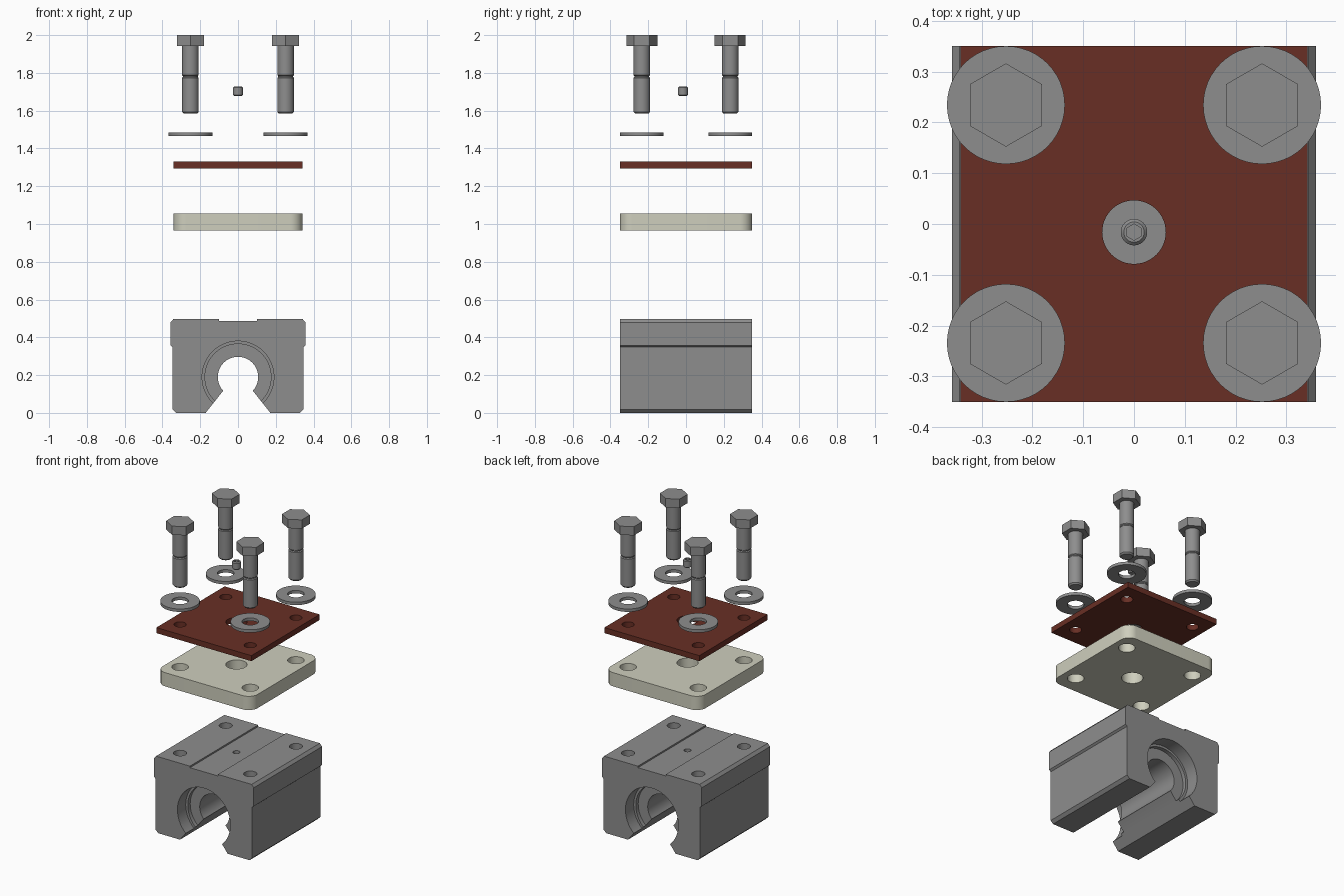
import bpy, bmesh, math

if "Cube" in bpy.data.objects:
    bpy.data.objects.remove(bpy.data.objects["Cube"])


def material(name, rgb):
    m = bpy.data.materials.new(name)
    m.diffuse_color = (*rgb, 1)
    m.use_nodes = True
    m.node_tree.nodes["Principled BSDF"].inputs["Base Color"].default_value = m.diffuse_color
    return m


STEEL = material("steel_grey", (0.27, 0.27, 0.27))
RUST = material("red_brown", (0.14, 0.028, 0.018))
CREAM = material("cream", (0.62, 0.62, 0.51))


def finish(name, bm, mat):
    bmesh.ops.remove_doubles(bm, verts=bm.verts, dist=1e-5)
    bmesh.ops.recalc_face_normals(bm, faces=bm.faces)
    me = bpy.data.meshes.new(name)
    bm.to_mesh(me)
    bm.free()
    me.materials.append(mat)
    ob = bpy.data.objects.new(name, me)
    bpy.context.collection.objects.link(ob)
    return ob


def prism(name, outline, lo, hi, mat=STEEL, along_y=False):
    """Extrude a closed 2D outline along z, or along y for an (x, z) outline."""
    bm = bmesh.new()
    rings = [[bm.verts.new((a, t, b) if along_y else (a, b, t)) for a, b in outline]
             for t in (lo, hi)]
    n = len(outline)
    for r in rings:
        bm.faces.new(r)
    for i in range(n):
        j = (i + 1) % n
        bm.faces.new((rings[0][i], rings[0][j], rings[1][j], rings[1][i]))
    return finish(name, bm, mat)


def circle(cx, cy, r, n=48, start=0.0):
    return [(cx + r * math.cos(start + 2 * math.pi * i / n),
             cy + r * math.sin(start + 2 * math.pi * i / n)) for i in range(n)]


def lathe(name, profile, x, y, n=48, mat=STEEL):
    """Revolve a closed (radius, z) profile about a vertical axis."""
    bm = bmesh.new()
    vs = [bm.verts.new((x + r, y, z)) for r, z in profile]
    es = [bm.edges.new((vs[i], vs[(i + 1) % len(vs)])) for i in range(len(vs))
          if profile[i][0] or profile[(i + 1) % len(vs)][0]]
    bmesh.ops.spin(bm, geom=vs + es, cent=(x, y, 0), axis=(0, 0, 1),
                   angle=2 * math.pi, steps=n, use_merge=False)
    return finish(name, bm, mat)


def cut(ob, cutters):
    bpy.context.view_layer.objects.active = ob
    for c in cutters:
        c.hide_render = True
        m = ob.modifiers.new("cut", 'BOOLEAN')
        m.operation, m.solver, m.object = 'DIFFERENCE', 'EXACT', c
        bpy.ops.object.modifier_apply(modifier=m.name)
        bpy.data.objects.remove(c)
    return ob


def hole(x, y, r, lo, hi):
    return prism("hole_cutter", circle(x, y, r), lo, hi)


CORNERS = [(sx * 0.252, sy * 0.234) for sx in (-1, 1) for sy in (-1, 1)]
CY = -0.016   # centre hole and set screw
AXIS = 0.19   # bore height

# Bearing block: stepped, chamfered profile with a shallow top channel
half = [(0.10, 0.486), (0.10, 0.496), (0.343, 0.496), (0.358, 0.478), (0.358, 0.358),
        (0.346, 0.348), (0.346, 0.018), (0.328, 0.0)]
block = prism("bearing_block", half + [(-x, z) for x, z in reversed(half)],
              -0.35, 0.35, along_y=True)
cutters = [prism("bore_cutter", circle(0, AXIS, 0.107, 64), -0.5, 0.5, along_y=True),
           prism("slot_cutter", [(-0.211, -0.05), (0.211, -0.05), (0.08, 0.115), (0, AXIS),
                                 (-0.08, 0.115)], -0.5, 0.5, along_y=True)]
for s in (-1, 1):
    for r, depth in ((0.175, 0.11), (0.19, 0.085)):   # stepped recess at each end
        lo, hi = sorted((s * 0.5, s * (0.35 - depth)))
        cutters.append(prism("recess_cutter", circle(0, AXIS, r, 64), lo, hi, along_y=True))
cutters += [hole(x, y, 0.039, 0.28, 0.6) for x, y in CORNERS]
cutters.append(hole(0, CY, 0.021, 0.25, 0.6))
cut(block, cutters)

# Rounded spacer plate
R = 0.065
spacer_outline = []
for k, (sx, sy) in enumerate(((1, 1), (-1, 1), (-1, -1), (1, -1))):
    for i in range(13):
        a = math.pi / 2 * (k + i / 12)
        spacer_outline.append((sx * (0.341 - R) + R * math.cos(a),
                               sy * (0.35 - R) + R * math.sin(a)))
spacer = prism("spacer_plate", spacer_outline, 0.966, 1.055, CREAM)
cut(spacer, [hole(x, y, 0.049, 0.9, 1.1) for x, y in CORNERS] + [hole(0, CY, 0.063, 0.9, 1.1)])

# Square cover plate
cover = prism("cover_plate", [(-0.341, -0.35), (0.341, -0.35), (0.341, 0.35), (-0.341, 0.35)],
              1.295, 1.331, RUST)
cut(cover, [hole(x, y, 0.036, 1.2, 1.4) for x, y in CORNERS] + [hole(0, CY, 0.0625, 1.2, 1.4)])

# Washers and hex bolts at each corner
for i, (x, y) in enumerate(CORNERS, 1):
    lathe(f"washer_{i}", [(0.049, 1.466), (0.116, 1.466), (0.116, 1.485), (0.049, 1.485)], x, y)
    prism(f"bolt_head_{i}", circle(x, y, 0.082, 6, math.pi / 2), 1.943, 2.0)
    lathe(f"bolt_shank_{i}", [(0, 1.945), (0.044, 1.945), (0.044, 1.788), (0.039, 1.783),
                              (0.039, 1.779), (0.044, 1.774), (0.044, 1.594), (0.036, 1.585),
                              (0, 1.585)], x, y)

# Socket set screw
screw = lathe("set_screw", [(0, 1.677), (0.019, 1.677), (0.026, 1.684), (0.026, 1.722),
                            (0.020, 1.728), (0, 1.728)], 0, CY)
cut(screw, [prism("socket_cutter", circle(0, CY, 0.016, 6, math.pi / 2), 1.70, 1.8)])

# Smooth round walls, keep corners sharp
bpy.ops.object.select_all(action='DESELECT')
for ob in bpy.context.scene.objects:
    ob.select_set(True)
    bpy.context.view_layer.objects.active = ob
bpy.ops.object.shade_smooth_by_angle(angle=math.radians(30))
